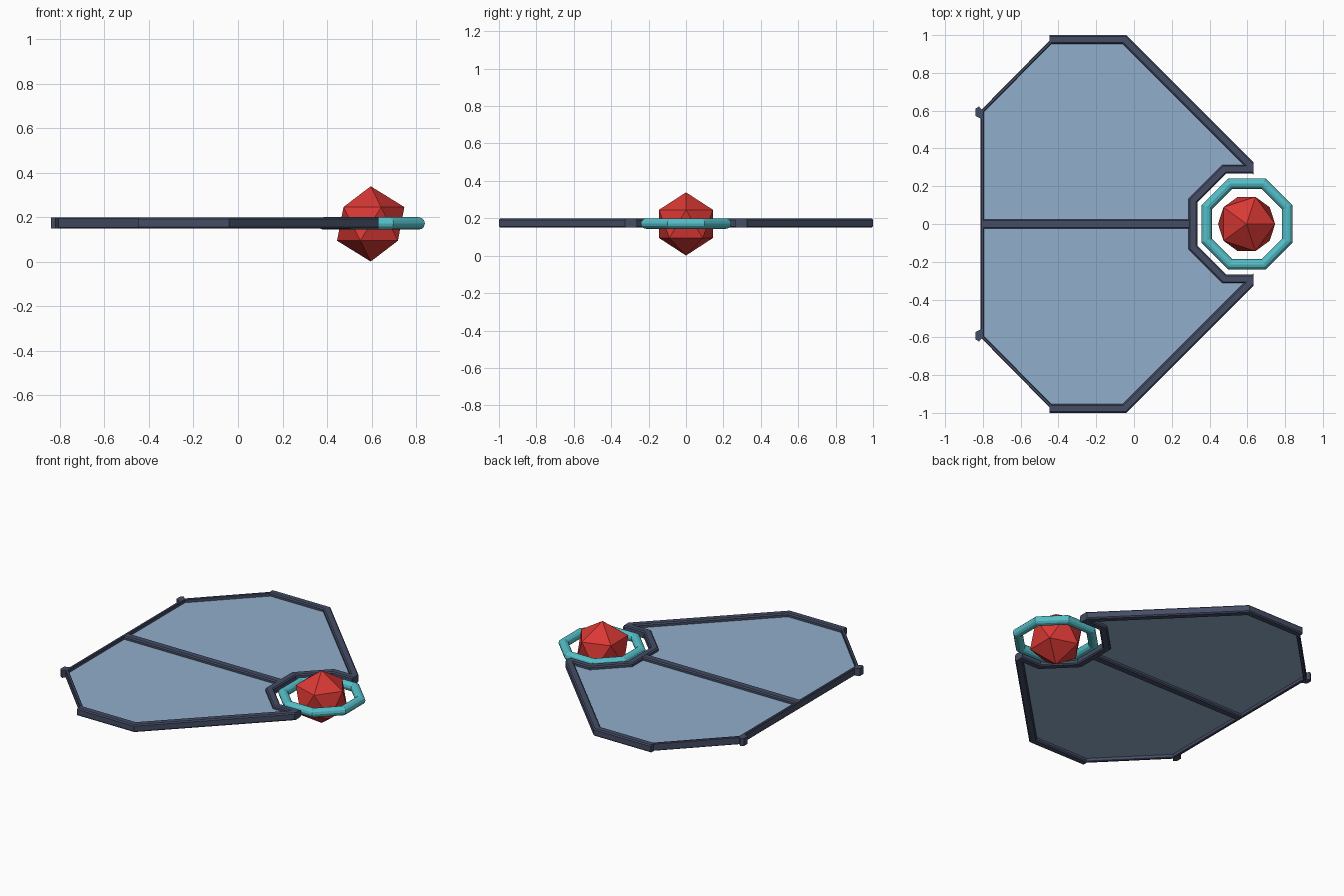
import bpy, bmesh, math
from mathutils import Vector

if "Cube" in bpy.data.objects:
    bpy.data.objects.remove(bpy.data.objects["Cube"])

MID = 0.174          # mid height of the flat frame


def material(name, rgb):
    m = bpy.data.materials.new(name)
    m.diffuse_color = (*rgb, 1)
    m.use_nodes = True
    m.node_tree.nodes["Principled BSDF"].inputs["Base Color"].default_value = m.diffuse_color
    return m


FRAME = material("slate", (0.06, 0.075, 0.13))
PANEL = material("pale_blue", (0.28, 0.42, 0.60))
TEAL = material("teal", (0.09, 0.52, 0.58))
RED = material("red", (0.70, 0.04, 0.035))


def finish(name, bm, mat, mirror=False):
    bmesh.ops.recalc_face_normals(bm, faces=bm.faces)
    me = bpy.data.meshes.new(name)
    bm.to_mesh(me)
    bm.free()
    ob = bpy.data.objects.new(name, me)
    bpy.context.collection.objects.link(ob)
    me.materials.append(mat)
    if mirror:
        mod = ob.modifiers.new("mirror", 'MIRROR')
        mod.use_axis = (False, True, False)
        mod.use_mirror_merge = False
    return ob


def rail(name, path, width=0.046, height=0.048, mirror=False, end_side=None):
    """Mitred bar with chamfered edges swept along a flat path."""
    pts = [Vector(p) for p in path]
    dirs = [(b - a).normalized() for a, b in zip(pts, pts[1:])]
    norms = [Vector((-d.y, d.x)) for d in dirs]
    w, h = width / 2, height / 2
    c = min(0.007, w * 0.4)
    section = [(w, h - c), (w - c, h), (c - w, h), (-w, h - c),
               (-w, c - h), (c - w, -h), (w - c, -h), (w, c - h)]
    bm = bmesh.new()
    rings = []
    for i, p in enumerate(pts):
        a, b = norms[max(i - 1, 0)], norms[min(i, len(norms) - 1)]
        side = (a + b) / (1 + a.dot(b))
        if end_side and i == len(pts) - 1:
            side = Vector(end_side)
        rings.append([bm.verts.new((*(p + side * u), MID + v)) for u, v in section])
    for r, s in zip(rings, rings[1:]):
        for k in range(8):
            j = (k + 1) % 8
            bm.faces.new((r[k], r[j], s[j], s[k]))
    bm.faces.new(rings[0])
    bm.faces.new(rings[-1])
    return finish(name, bm, FRAME, mirror)


def slab(name, outline, thick, mat, mirror=False):
    bm = bmesh.new()
    f = bm.faces.new([bm.verts.new((x, y, MID - thick / 2)) for x, y in outline])
    ext = bmesh.ops.extrude_face_region(bm, geom=[f], use_keep_orig=True)
    bmesh.ops.translate(bm, vec=(0, 0, thick),
                        verts=[v for v in ext["geom"] if isinstance(v, bmesh.types.BMVert)])
    return finish(name, bm, mat, mirror)


def both_sides(half):
    return half + [(x, -y) for x, y in reversed(half)]


# Panel filling the frame
slab("panel", both_sides([(-0.803, 0.592), (-0.437, 0.962), (-0.05, 0.977),
                          (0.615, 0.30), (0.478, 0.29), (0.312, 0.123)]), 0.006, PANEL)

# Broad side rails, ending in a straight cut beside the notch
rail("side_rail", [(-0.448, 0.977), (-0.0505, 0.977), (0.632, 0.2945)],
     mirror=True, end_side=(0, math.sqrt(2)))

# Notch rail around the ring
rail("notch_rail", both_sides([(0.632, 0.29), (0.478, 0.29), (0.312, 0.124)]))

# Thin rear rail with small corner knobs
rail("rear_rail", both_sides([(-0.437, 0.968), (-0.803, 0.597)][::1]), width=0.018)
slab("corner_knob", [(-0.84, 0.61), (-0.82, 0.622), (-0.797, 0.595),
                     (-0.805, 0.555), (-0.84, 0.572)], 0.048, FRAME, mirror=True)

# Centre spine
rail("centre_spine", [(-0.803, 0), (0.31, 0)], width=0.05, height=0.046)

# Eight-sided ring
bpy.ops.mesh.primitive_torus_add(major_segments=8, minor_segments=12, major_radius=0.231,
                                 minor_radius=0.03, location=(0.598, 0, 0.172),
                                 rotation=(0, 0, math.pi / 8))
ring = bpy.context.object
ring.name = "ring"
ring.scale.z = 0.93
ring.data.materials.append(TEAL)

# Faceted core
bpy.ops.mesh.primitive_ico_sphere_add(subdivisions=1, radius=0.169, location=(0.596, 0, 0.17))
core = bpy.context.object
core.name = "core"
core.data.materials.append(RED)
for ob in (ring, core):
    ob.data.polygons.foreach_set("use_smooth", [False] * len(ob.data.polygons))
